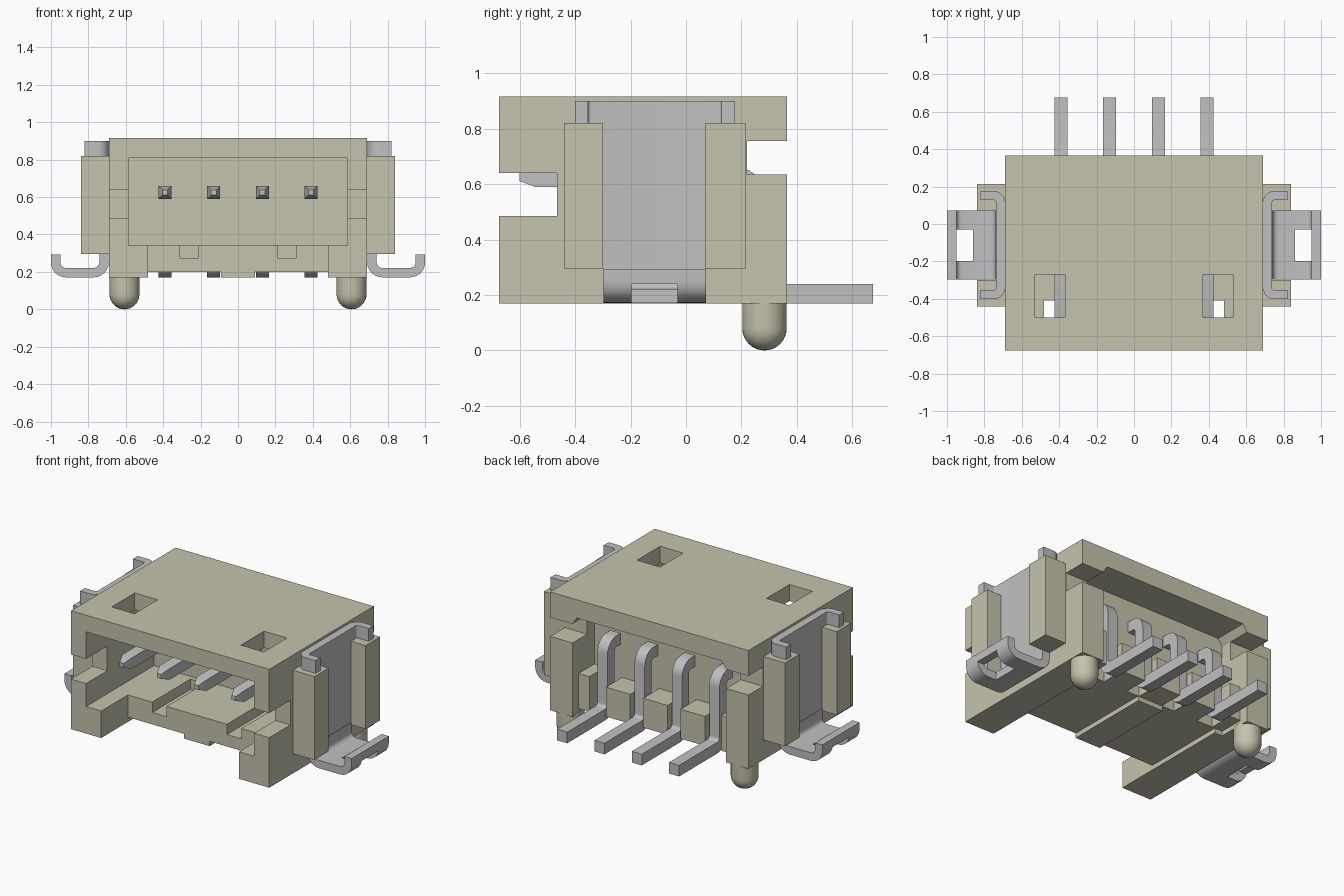
import bpy, bmesh, math
from mathutils import Vector

if "Cube" in bpy.data.objects:
    bpy.data.objects.remove(bpy.data.objects["Cube"], do_unlink=True)


def material(name, rgb):
    m = bpy.data.materials.new(name)
    m.use_nodes = True
    m.diffuse_color = (*rgb, 1)
    m.node_tree.nodes["Principled BSDF"].inputs["Base Color"].default_value = (*rgb, 1)
    return m


BEIGE = material("beige plastic", (0.56, 0.55, 0.42))
GREY = material("grey metal", (0.53, 0.53, 0.53))


def finish(name, bm, mat, smooth=False):
    bmesh.ops.recalc_face_normals(bm, faces=bm.faces[:])
    me = bpy.data.meshes.new(name)
    bm.to_mesh(me)
    bm.free()
    me.materials.append(mat)
    ob = bpy.data.objects.new(name, me)
    bpy.context.scene.collection.objects.link(ob)
    if smooth:
        bpy.ops.object.select_all(action='DESELECT')
        ob.select_set(True)
        bpy.context.view_layer.objects.active = ob
        bpy.ops.object.shade_smooth_by_angle(angle=math.radians(35))
    return ob


def box(name, x, y, z, mat=BEIGE):
    bm = bmesh.new()
    bmesh.ops.create_cube(bm, size=1)
    for v in bm.verts:
        v.co = [(a + b) / 2 + c * abs(b - a) for (a, b), c in zip((x, y, z), v.co)]
    return finish(name, bm, mat)


def prism(name, outline, y0, y1, mat=BEIGE):
    """Extrude an xz outline along y."""
    bm = bmesh.new()
    f = bm.faces.new([bm.verts.new((x, y0, z)) for x, z in outline])
    r = bmesh.ops.extrude_face_region(bm, geom=[f])
    bmesh.ops.translate(bm, vec=(0, y1 - y0, 0),
                        verts=[g for g in r["geom"] if isinstance(g, bmesh.types.BMVert)])
    return finish(name, bm, mat)


def fillet(points, radius, steps=6):
    """Round the inner corners of a 2D path made of right angles."""
    pts = [Vector(p) for p in points]
    out = [pts[0]]
    for a, p, b in zip(pts, pts[1:], pts[2:]):
        u, w = (a - p).normalized(), (b - p).normalized()
        c = p + (u + w) * radius
        for i in range(steps + 1):
            t = math.pi / 2 * i / steps
            out.append(c - w * radius * math.cos(t) - u * radius * math.sin(t))
    return out + [pts[-1]]


def strip(name, path, thick, w0, w1, place, mat=GREY, tip=1.0):
    """Bent strip: a 2D path given thickness in its plane and width across it."""
    bm = bmesh.new()
    rings = []
    for i, p in enumerate(path):
        a = (p - path[i - 1]).normalized() if i else (path[1] - p).normalized()
        b = (path[i + 1] - p).normalized() if i < len(path) - 1 else a
        t = (a + b).normalized()
        s = tip if i == 0 else 1.0
        n = Vector((-t.y, t.x)) * thick / 2 * s / max(t.dot(a), 0.5)
        mid, half = (w0 + w1) / 2, (w1 - w0) / 2 * s
        rings.append([bm.verts.new(place(*(p + n * k), mid + half * m))
                      for k, m in ((1, 1), (1, -1), (-1, -1), (-1, 1))])
    for r, q in zip(rings, rings[1:]):
        for k in range(4):
            bm.faces.new((r[k], r[(k + 1) % 4], q[(k + 1) % 4], q[k]))
    bm.faces.new(rings[0])
    bm.faces.new(rings[-1])
    return finish(name, bm, mat, smooth=True)


def cut(target, cutter):
    cutter.hide_render = True
    m = target.modifiers.new("cut", 'BOOLEAN')
    m.operation, m.solver, m.object = 'DIFFERENCE', 'EXACT', cutter
    bpy.context.view_layer.objects.active = target
    bpy.ops.object.modifier_apply(modifier=m.name)
    bpy.data.objects.remove(cutter, do_unlink=True)


# Housing block with its openings
housing = box("housing", (-0.69, 0.69), (-0.675, 0.365), (0.17, 0.915))
cut(housing, box("mating_cavity", (-0.585, 0.585), (-0.9, 0.0), (0.34, 0.81)))
cut(housing, box("front_floor_gap", (-0.48, 0.48), (-0.9, -0.41), (0, 0.5)))
cut(housing, box("underside_step", (-0.48, 0.48), (-0.9, 0.9), (0, 0.2)))
cut(housing, box("side_notches", (-1, 1), (-0.9, -0.465), (0.485, 0.64)))
cut(housing, box("rear_notch", (-1, 1), (0.22, 0.9), (0.635, 0.755)))
cut(housing, prism("rear_recess", [(-0.535, 0), (0.535, 0), (0.535, 0.755), (0.505, 0.8),
                                   (-0.505, 0.8), (-0.535, 0.755)], 0.145, 0.9))
for s in (-1, 1):
    cut(housing, box("floor_groove", (s * 0.21, s * 0.31), (-0.9, -0.03), (0.275, 0.4)))
    cut(housing, box("top_window", (s * 0.37, s * 0.53), (-0.5, -0.27), (0.7, 1.1)))

# Rear blocks between the pins and the pad below
for x in (-0.26, 0, 0.26):
    box("pin_separator", (x - 0.085, x + 0.085), (0.14, 0.305), (0.2, 0.385))
box("underside_pad", (-0.09, 0.09), (-0.41, 0.145), (0.17, 0.201))

# Contact pins with tapered tips
pin_path = [Vector((-0.6, 0.625))] + fillet(
    [(-0.545, 0.625), (0.24, 0.625), (0.24, 0.205), (0.675, 0.205)], 0.055)
for x in (-0.39, -0.13, 0.13, 0.39):
    strip("contact_pin", pin_path, 0.07, x - 0.035, x + 0.035,
          lambda y, z, w: (w, y, z), tip=0.4)

# Parts on both sides
for s, side in ((1, "left"), (-1, "right")):
    box(side + "_rear_step", (s * 0.46, s * 0.54), (0.14, 0.305), (0.2, 0.42))
    box(side + "_front_ear", (s * 0.685, s * 0.84), (-0.44, -0.30), (0.295, 0.82))
    box(side + "_rear_ear", (s * 0.685, s * 0.84), (0.07, 0.215), (0.295, 0.82))

    # Locating peg with a round end
    bm = bmesh.new()
    r = 0.08
    prof = [(r * math.sin(a * math.pi / 16), r - r * math.cos(a * math.pi / 16)) for a in range(9)]
    prof += [(r, 0.18), (0, 0.18)]
    vs = [bm.verts.new((x, 0, z)) for x, z in prof]
    es = [bm.edges.new(e) for e in zip(vs, vs[1:])]
    bmesh.ops.spin(bm, geom=vs + es, cent=(0, 0, 0), axis=(0, 0, 1),
                   angle=math.tau, steps=32)
    bmesh.ops.remove_doubles(bm, verts=bm.verts[:], dist=0.0005)
    bmesh.ops.translate(bm, verts=bm.verts[:], vec=(s * 0.607, 0.283, 0))
    finish(side + "_peg", bm, BEIGE, smooth=True)

    # Solder clip: channel held by the ears
    channel = fillet([(0.82, -0.377), (0.714, -0.377), (0.714, 0.152), (0.82, 0.152)], 0.035)
    strip(side + "_clip_channel", channel, 0.048, 0.295, 0.9,
          lambda x, y, w: (s * x, y, w))

    # Solder clip: foot with a window and an upturned end
    whole = fillet([(0.716, 0.31), (0.716, 0.196), (0.975, 0.196), (0.975, 0.292)], 0.055)
    short = fillet([(0.716, 0.31), (0.716, 0.196), (0.862, 0.196)], 0.055)
    for part, path, y0, y1 in (("front", whole, -0.298, -0.197), ("middle", short, -0.197, -0.03),
                               ("rear", whole, -0.03, 0.072)):
        strip(f"{side}_clip_foot_{part}", path, 0.05, y0, y1,
              lambda x, z, w: (s * x, w, z))
    box(side + "_clip_foot_bar", (s * 0.95, s * 1.0), (-0.2, -0.027), (0.24, 0.292), GREY)
